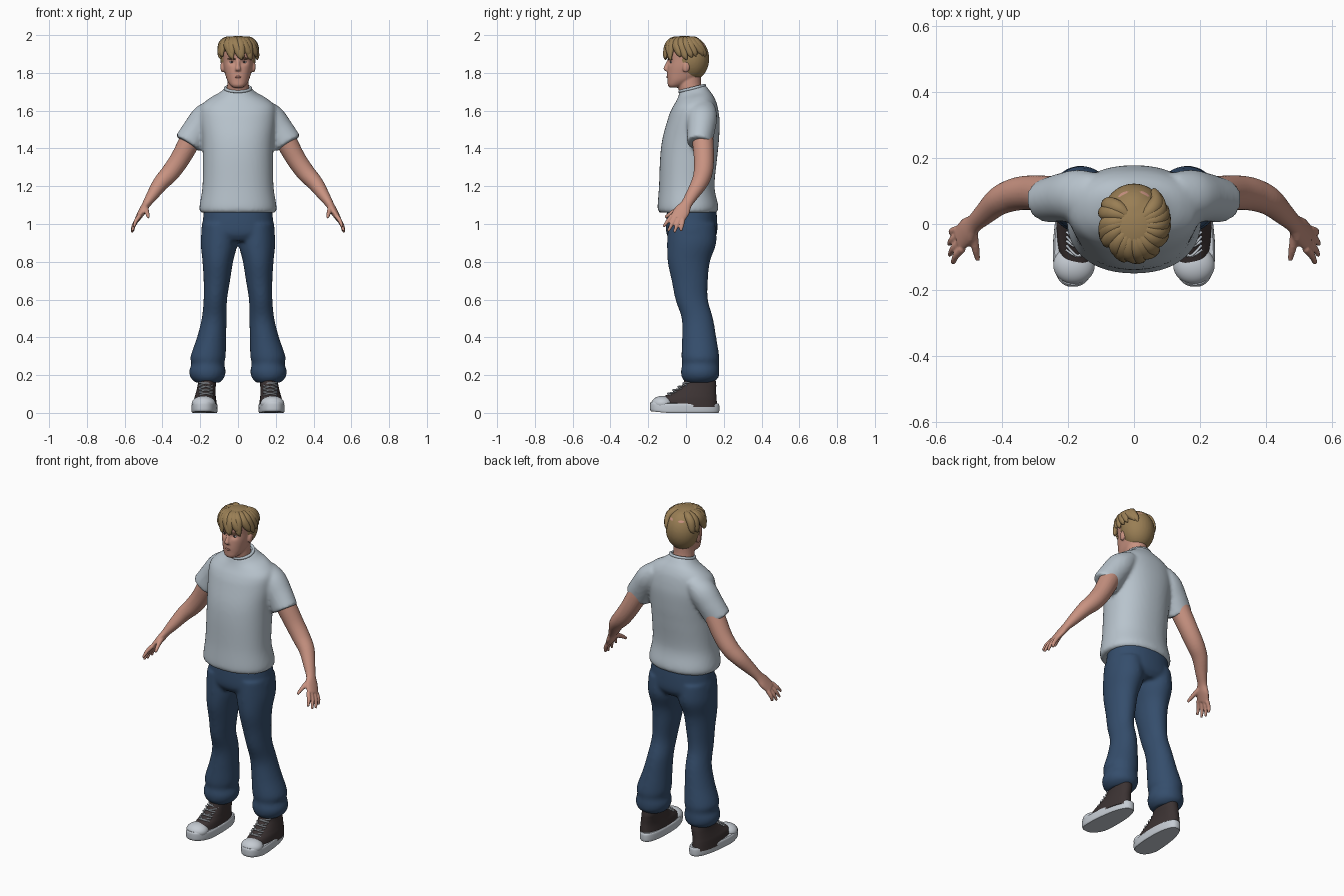
import bpy, bmesh, math, random
from mathutils import Vector, Matrix

random.seed(4)
start_cube = bpy.data.objects.get("Cube")
if start_cube:
    bpy.data.objects.remove(start_cube, do_unlink=True)

UP, DEPTH = Vector((0, 0, 1)), Vector((0, 1, 0))


def material(name, *rgb):
    mat = bpy.data.materials.new(name)
    mat.use_nodes = True
    mat.diffuse_color = (*rgb, 1)
    shader = next(n for n in mat.node_tree.nodes if n.type == "BSDF_PRINCIPLED")
    shader.inputs["Base Color"].default_value = (*rgb, 1)
    return mat


skin = material("skin", .58, .29, .22)
lip = material("lip", .40, .17, .13)
hair = material("sandy_hair", .32, .21, .09)
brow = material("brow_brown", .17, .09, .05)
eye_dark = material("eye_dark", .04, .03, .03)
cotton = material("pale_grey_cotton", .48, .55, .61)
denim = material("blue_denim", .035, .075, .15)
canvas = material("dark_canvas", .045, .033, .033)
rubber = material("white_rubber", .56, .60, .65)


def smooth_rows(rows, steps):
    """Catmull-Rom interpolation between cross-sections."""
    out, last = [], len(rows) - 1
    for i in range(last):
        four = rows[max(i - 1, 0)], rows[i], rows[i + 1], rows[min(i + 2, last)]
        for s in range(steps):
            t = s / steps
            out.append([b + t / 2 * (c - a + t * (2 * a - 5 * b + 4 * c - d
                        + t * (3 * (b - c) + d - a))) for a, b, c, d in zip(*four)])
    return out + [list(rows[-1])]


def tube(bm, rows, axis=None, ref=DEPTH, sides=24, power=2, steps=5):
    """Closed loft through rows of (x, y, z, side radius, depth radius)."""
    rows = smooth_rows(rows, steps)
    centres = [Vector(r[:3]) for r in rows]
    rings = []
    for i, row in enumerate(rows):
        ahead, behind = centres[min(i + 1, len(rows) - 1)], centres[max(i - 1, 0)]
        t = axis or (ahead - behind).normalized()
        u = (ref - t * ref.dot(t)).normalized()
        v = t.cross(u)
        ring = []
        for k in range(sides):
            a = math.tau * k / sides
            c, s = math.cos(a), math.sin(a)
            c = math.copysign(abs(c) ** (2 / power), c)
            s = math.copysign(abs(s) ** (2 / power), s)
            ring.append(bm.verts.new(centres[i] + v * c * row[3] + u * s * row[4]))
        rings.append(ring)
    for low, high in zip(rings, rings[1:]):
        for k in range(sides):
            j = (k + 1) % sides
            bm.faces.new((low[k], low[j], high[j], high[k]))
    bm.faces.new(rings[0][::-1])
    bm.faces.new(rings[-1])


def blob(bm, centre, radii, turn=0):
    place = (Matrix.Translation(centre) @ Matrix.Rotation(turn, 4, "X")
             @ Matrix.Diagonal((*radii, 1)))
    bmesh.ops.create_uvsphere(bm, u_segments=32, v_segments=20, radius=1, matrix=place)


def finish(name, bm, mat, mirror=False, voxel=0, relax=0):
    bmesh.ops.recalc_face_normals(bm, faces=bm.faces)
    mesh = bpy.data.meshes.new(name)
    bm.to_mesh(mesh)
    bm.free()
    for poly in mesh.polygons:
        poly.use_smooth = len(poly.vertices) < 5
    mesh.materials.append(mat)
    obj = bpy.data.objects.new(name, mesh)
    bpy.context.collection.objects.link(obj)
    if mirror:
        obj.modifiers.new("mirror", "MIRROR").use_mirror_merge = False
    if voxel:
        blend = obj.modifiers.new("blend", "REMESH")
        blend.mode = "VOXEL"
        blend.voxel_size = voxel
        blend.use_smooth_shade = True
    if relax:
        soft = obj.modifiers.new("soften", "SMOOTH")
        soft.factor, soft.iterations = .5, relax
    return obj


# Shirt: torso and both sleeves fused, collar tipped forward
bm = bmesh.new()
tube(bm, [(0, .01, 1.06, .195, .15), (0, .01, 1.07, .203, .158), (0, .01, 1.1, .203, .16),
          (0, .004, 1.2, .188, .147), (0, .014, 1.35, .186, .151), (0, .025, 1.45, .19, .15),
          (0, .04, 1.55, .2, .138), (0, .045, 1.62, .195, .12), (0, .045, 1.66, .155, .1),
          (0, .04, 1.69, .1, .082), (0, .035, 1.72, .066, .068)], axis=UP, sides=48, power=2.2)
for v in bm.verts:
    v.co.z += .25 * (v.co.y - .035) * min(max((v.co.z - 1.58) / .12, 0), 1)
for side in (-1, 1):
    tube(bm, [(side * .12, .085, 1.62, .05, .07), (side * .17, .085, 1.565, .075, .08),
              (side * .22, .08, 1.495, .076, .073), (side * .265, .07, 1.425, .077, .067)])
finish("shirt", bm, cotton, voxel=.01, relax=5)

# Collar band
bm = bmesh.new()
band = []
for k in range(32):
    a = math.tau * k / 32
    y = .033 + .066 * math.sin(a)
    band.append((.067 * math.cos(a), y, 1.718 + .25 * (y - .035)))
for k in range(32):
    tube(bm, [(*band[k], .009, .009), (*band[(k + 1) % 32], .009, .009)],
         ref=UP, sides=10, steps=1)
finish("collar", bm, cotton, voxel=.004, relax=3)

# Jeans: pelvis and legs fused
bm = bmesh.new()
tube(bm, [(0, .03, 1.1, .178, .128), (0, .03, 1.02, .186, .135), (0, .03, .95, .194, .134),
          (0, .03, .91, .15, .11)], axis=UP, sides=40, power=2.2)
leg = [(.1, .03, 1, .09, .125), (.1, .03, .9, .097, .13), (.107, .015, .8, .081, .112),
       (.112, .02, .7, .07, .096), (.12, .03, .6, .062, .086), (.126, .06, .5, .066, .083),
       (.14, .07, .4, .077, .09), (.158, .076, .3, .093, .1), (.16, .077, .26, .087, .097),
       (.162, .075, .22, .097, .102), (.162, .075, .185, .088, .096), (.16, .07, .16, .064, .07)]
for side in (-1, 1):
    tube(bm, [(side * r[0], *r[1:]) for r in leg], axis=UP, sides=32)
finish("jeans", bm, denim, voxel=.01, relax=5)

# Arms with palm, fingers and thumb
bm = bmesh.new()
tube(bm, [(.23, .085, 1.49, .055, .055), (.26, .09, 1.43, .056, .056),
          (.31, .095, 1.34, .052, .053), (.36, .09, 1.27, .049, .05),
          (.41, .07, 1.215, .042, .044), (.455, .03, 1.15, .031, .034),
          (.485, .002, 1.105, .022, .03), (.505, -.02, 1.07, .02, .042),
          (.53, -.045, 1.03, .015, .04)])
tips = [(.55, -.12, .985), (.56, -.095, .962), (.562, -.062, .955), (.556, -.028, .962)]
first, last = Vector((.52, -.074, 1.045)), Vector((.536, -.016, 1.02))
for k, tip in enumerate(tips):
    root = first.lerp(last, k / 3)
    middle = root.lerp(Vector(tip), .5) + Vector((.006, 0, 0))
    tube(bm, [(*root, .013, .012), (*middle, .011, .011), (*tip, .007, .007)], sides=12)
tube(bm, [(.492, -.012, 1.09, .017, .017), (.483, -.065, 1.065, .013, .013),
          (.474, -.11, 1.035, .008, .008)], ref=Vector((1, 0, 0)), sides=12)
finish("arms", bm, skin, mirror=True, voxel=.005, relax=3)

# Head: skull and jaw with pressed eye sockets, nose, ears and neck
bm = bmesh.new()
tube(bm, [(0, -.066, 1.722, .024, .02), (0, -.053, 1.735, .041, .043),
          (0, -.029, 1.76, .057, .069), (0, -.01, 1.79, .067, .09),
          (0, 0, 1.83, .076, .098), (0, .007, 1.87, .08, .102),
          (0, .008, 1.91, .082, .105), (0, .01, 1.95, .072, .09),
          (0, .012, 1.98, .04, .055)], axis=UP, sides=56, power=2.3)
for v in bm.verts:
    if v.co.y < -.03:
        off = ((abs(v.co.x) - .032) / .017) ** 2 + ((v.co.z - 1.857) / .012) ** 2
        v.co.y += .012 * math.exp(-off)
tube(bm, [(0, -.09, 1.87, .009, .008), (0, -.1, 1.845, .01, .01),
          (0, -.107, 1.822, .014, .013), (0, -.1, 1.81, .015, .01)], axis=UP, sides=16)
tube(bm, [(0, .045, 1.6, .068, .065), (0, .03, 1.68, .061, .062),
          (0, .018, 1.74, .057, .062), (0, .02, 1.8, .055, .06)], axis=UP)
for side in (-1, 1):
    blob(bm, (side * .082, .002, 1.832), (.011, .019, .031), turn=-.2)
finish("head", bm, skin, voxel=.005, relax=3)

# Eyes, brows and mouth
bm = bmesh.new()
blob(bm, (.032, -.076, 1.857), (.013, .007, .006))
finish("eyes", bm, rubber, mirror=True)
bm = bmesh.new()
blob(bm, (.032, -.081, 1.857), (.006, .004, .006))
finish("irises", bm, eye_dark, mirror=True)
bm = bmesh.new()
tube(bm, [(.014, -.093, 1.871, .004, .004), (.035, -.088, 1.877, .005, .004),
          (.056, -.073, 1.872, .002, .003)], sides=10)
finish("eyebrows", bm, brow, mirror=True)
bm = bmesh.new()
tube(bm, [(-.025, -.09, 1.777, .002, .003), (0, -.098, 1.778, .006, .006),
          (.025, -.09, 1.777, .002, .003)], sides=12)
finish("lips", bm, lip)

# Hair: back and top masses, then swept locks around the fringe
bm = bmesh.new()
blob(bm, (0, .03, 1.875), (.094, .093, .116))
blob(bm, (0, -.008, 1.944), (.098, .1, .052))
finish("hair_mass", bm, hair, voxel=.006, relax=4)
bm = bmesh.new()
count = 17
for k in range(count):
    angle = -2.2 + 4.4 * k / (count - 1) + random.uniform(-.08, .08)
    end = angle + random.uniform(.1, .45)
    drop = random.uniform(0, .025)

    def rim(turn, reach, z, wide, thick):
        return (.098 * reach * math.sin(turn), .005 - .112 * reach * math.cos(turn),
                z, wide, thick)
    across = Vector((math.cos(angle), math.sin(angle), 0))
    tube(bm, [rim(angle - .3, .15, 1.975, .012, .012), rim(angle, .6, 1.972, .02, .022),
              rim(angle + .1, .9, 1.948, .018, .024), rim(end, 1.03, 1.915 - drop, .012, .017),
              rim(end + .1, 1.04, 1.892 - drop, .003, .004)], ref=across, sides=12)
finish("hair_locks", bm, hair)

# Shoes: sole, canvas upper, toe cap and crossed laces
bm = bmesh.new()
tube(bm, [(.174, -.007, 0, .062, .178), (.174, -.007, .01, .066, .183),
          (.174, -.007, .04, .066, .183), (.174, -.007, .05, .061, .178)],
     axis=UP, sides=48, power=2.5)
for v in bm.verts:
    v.co.x = .174 + (v.co.x - .174) * (1 - .8 * v.co.y) - .06 * v.co.y
    v.co.z += .1 * max(0, -v.co.y - .1)
finish("shoe_soles", bm, rubber, mirror=True)
bm = bmesh.new()
tube(bm, [(.174, -.003, .03, .063, .168), (.174, .01, .075, .058, .152),
          (.172, .035, .1, .053, .125), (.168, .06, .13, .049, .1),
          (.164, .073, .16, .048, .086), (.16, .075, .23, .045, .072)],
     axis=UP, sides=40, power=2.2)
finish("shoe_uppers", bm, canvas, mirror=True)
bm = bmesh.new()
blob(bm, (.182, -.125, .05), (.063, .058, .04))
finish("toe_caps", bm, rubber, mirror=True)
bm = bmesh.new()
for k in range(4):
    y, z = -.095 + .027 * k, .1 + .018 * k
    for lean in (-.007, .007):
        tube(bm, [(.17 - .036, y + .024 - lean, z - lean, .004, .004),
                  (.17, y - .002, z + .003, .004, .004),
                  (.17 + .036, y + .024 + lean, z + lean, .004, .004)], sides=8)
finish("shoe_laces", bm, rubber, mirror=True)
